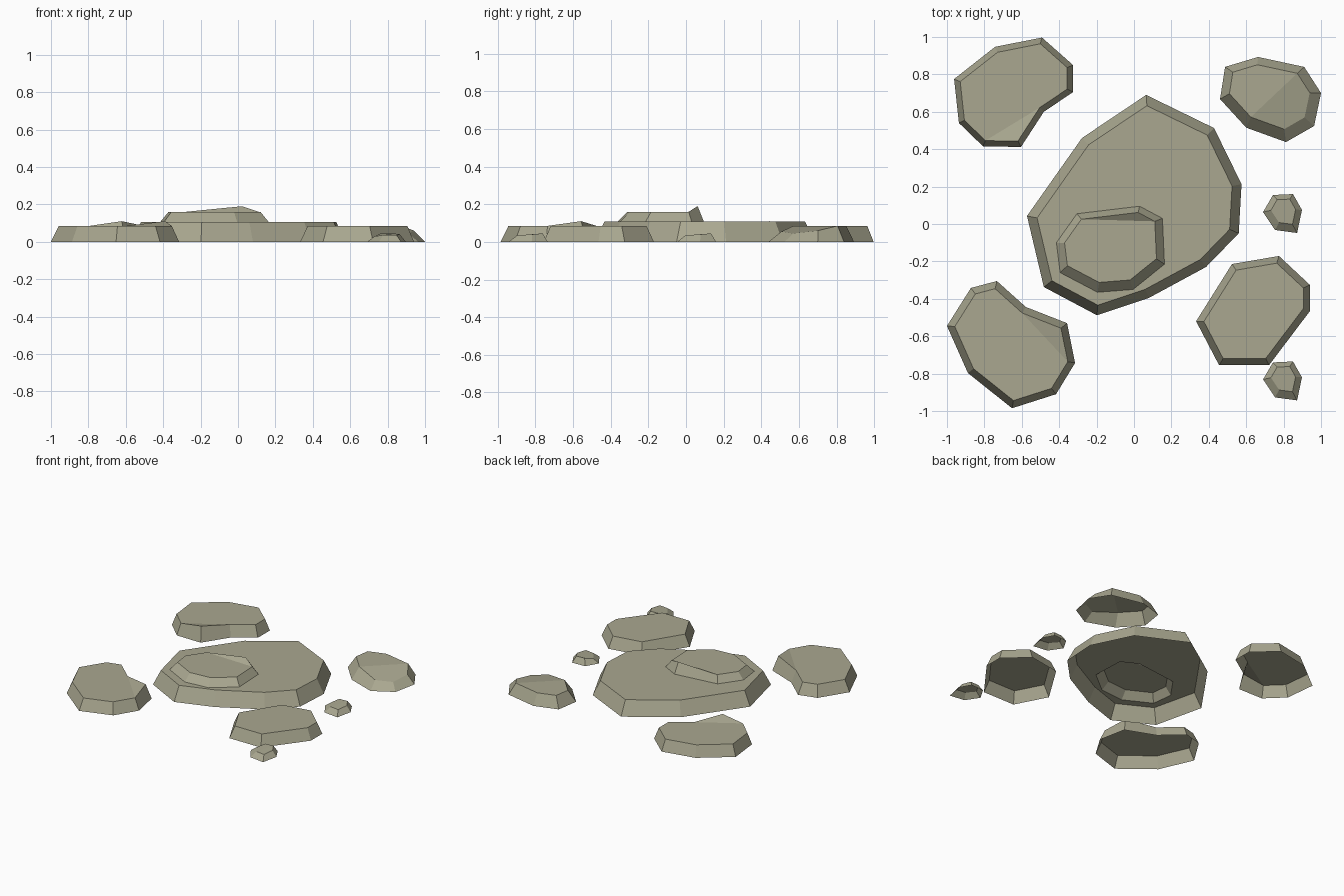
import bpy, bmesh
from mathutils import Vector

if "Cube" in bpy.data.objects:
    bpy.data.objects.remove(bpy.data.objects["Cube"])

stone_mat = bpy.data.materials.new("grey_green_stone")
stone_mat.diffuse_color = (0.40, 0.39, 0.28, 1)
stone_mat.use_nodes = True
stone_mat.node_tree.nodes["Principled BSDF"].inputs["Base Color"].default_value = stone_mat.diffuse_color


def inset(ring, d, shift=(0, 0)):
    """Mitred inward offset of a clockwise outline."""
    out, n = [], len(ring)
    for i in range(n):
        p, a, b = (Vector(ring[j % n]) for j in (i, i - 1, i + 1))
        u, v = (p - a).normalized(), (b - p).normalized()
        n1, n2 = Vector((u.y, -u.x)), Vector((v.y, -v.x))
        out.append(p + (n1 + n2) * d / (1 + n1.dot(n2)) + Vector(shift))
    return out


def stone(name, ring, d, height, base=0.0, shift=(0, 0), lift=None, crease=None, hole=None):
    """Open-bottomed stone: sloped sides and a flat top, optionally with one
    tilted corner past a crease (lift = z of moved corners) or a hole."""
    lift = lift or {}
    bm = bmesh.new()
    n = len(ring)
    low = [bm.verts.new((x, y, base)) for x, y in ring]
    top = [bm.verts.new((p.x, p.y, lift.get(i, height)))
           for i, p in enumerate(inset(ring, d, shift))]
    for i in range(n):
        j = (i + 1) % n
        bm.faces.new((low[j], low[i], top[i], top[j]))
    if hole:
        h = [bm.verts.new((x, y, height)) for x, y in hole]
        edges = [bm.edges.new((h[i - 1], h[i])) for i in range(len(h))]
        edges += [bm.edges.get((top[i - 1], top[i])) for i in range(n)]
        bmesh.ops.triangle_fill(bm, edges=edges, use_beauty=True, normal=(0, 0, 1))
        flat = [e for e in bm.edges if len(e.link_faces) == 2
                and all(abs(f.normal.z) > 0.999 for f in e.link_faces)]
    elif crease:
        a, b = crease
        bm.faces.new(top[a:b + 1][::-1])
        bm.faces.new((top[b:] + top[:a + 1])[::-1])
    else:
        bm.faces.new(top[::-1])
    bm.normal_update()
    for f in bm.faces:           # every face of a stone looks upward
        if f.normal.z < 0:
            f.normal_flip()
    me = bpy.data.meshes.new(name)
    bm.to_mesh(me)
    bm.free()
    me.materials.append(stone_mat)
    ob = bpy.data.objects.new(name, me)
    bpy.context.collection.objects.link(ob)
    return ob


# Central slab with the upper step set into its top
step = [(-.415, -.10), (-.305, .055), (.03, .095), (.152, .03),
        (.163, -.215), (-.005, -.35), (-.195, -.365), (-.395, -.26)]
slab = [(.065, .69), (.428, .513), (.575, .213), (.56, -.05), (.385, -.23),
        (.08, -.395), (-.198, -.488), (-.482, -.337), (-.572, .043), (-.278, .46)]
stone("central_slab", slab, .05, .107, hole=step)
stone("upper_step", step, .042, .16, base=.107, shift=(0, .01),
      lift={2: .19}, crease=(1, 3))

# Four medium stones around it
stone("back_left_stone",
      [(-.962, .775), (-.743, .947), (-.492, .997), (-.326, .85), (-.326, .705),
       (-.482, .60), (-.604, .412), (-.807, .415), (-.936, .54)],
      .031, .085, lift={6: .11}, crease=(5, 7))
stone("front_left_stone",
      [(-1, -.545), (-.872, -.342), (-.733, -.305), (-.578, -.444), (-.358, -.53),
       (-.315, -.743), (-.417, -.91), (-.652, -.985), (-.888, -.797)],
      .037, .085, lift={4: .11}, crease=(3, 5))
stone("back_right_stone",
      [(.487, .84), (.663, .893), (.91, .84), (1, .70), (.963, .524),
       (.813, .438), (.60, .515), (.46, .668)],
      .052, .085, shift=(-.005, .012), lift={3: .06, 4: .045, 5: .055}, crease=(2, 6))
stone("front_right_stone",
      [(.332, -.52), (.524, -.214), (.775, -.171), (.941, -.326), (.941, -.465),
       (.722, -.755), (.455, -.755)], .036, .085)

# Two matching pebbles
pebble = [(.69, .064), (.743, .155), (.85, .16), (.898, .075), (.872, -.048), (.754, -.032)]
for name, dy in (("middle_pebble", 0), ("front_pebble", -.895)):
    stone(name, [(x, y + dy) for x, y in pebble], .034, .045, shift=(.002, .008),
          lift={0: .03, 3: .04, 4: .035, 5: .035}, crease=(2, 5))
